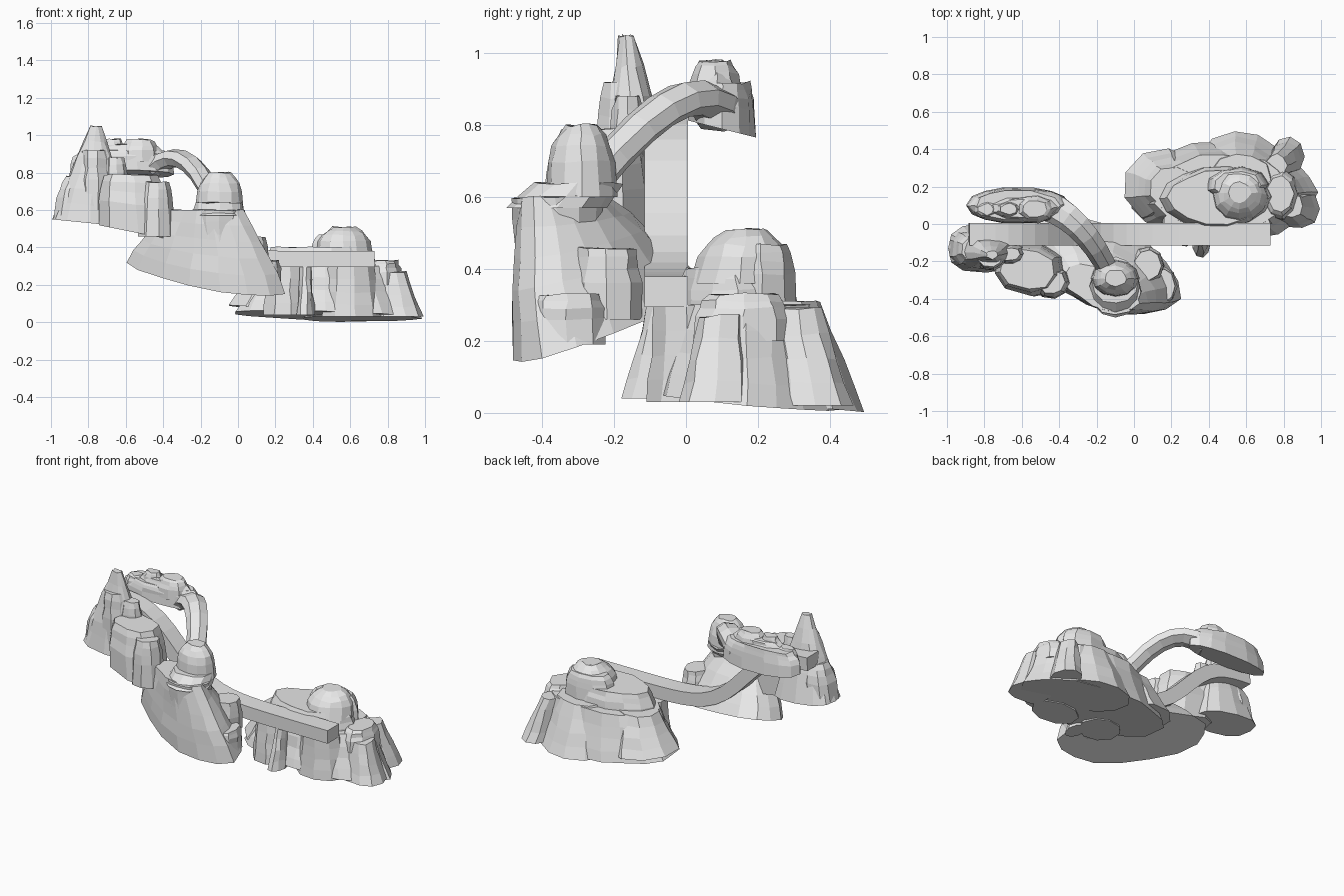
import bpy, bmesh, math, random
from mathutils import Vector, Matrix

random.seed(4)
if "Cube" in bpy.data.objects:
    bpy.data.objects.remove(bpy.data.objects["Cube"])

grey = (0.8, 0.8, 0.8, 1)
stone = bpy.data.materials.new("pale_grey_stone")
stone.use_nodes = True
stone.diffuse_color = grey
stone.node_tree.nodes["Principled BSDF"].inputs["Base Color"].default_value = grey


def loft(name, rings):
    """Skin a stack of equal closed rings and cap both ends."""
    bm = bmesh.new()
    loops = [[bm.verts.new(point) for point in ring] for ring in rings]
    for low, high in zip(loops, loops[1:]):
        for i in range(len(low)):
            bm.faces.new((low[i - 1], low[i], high[i], high[i - 1]))
    bm.faces.new(loops[0])
    bm.faces.new(loops[-1])
    bmesh.ops.recalc_face_normals(bm, faces=bm.faces)
    mesh = bpy.data.meshes.new(name)
    bm.to_mesh(mesh)
    bm.free()
    mesh.materials.append(stone)
    obj = bpy.data.objects.new(name, mesh)
    bpy.context.collection.objects.link(obj)


def squared(value, power):
    """Push a sine or cosine outwards so that an oval turns blocky."""
    return math.copysign(abs(value) ** power, value)


def rock(name, centre, radii, low, high, tip=0.6, curve=3, sides=9, steps=4,
         lean=(0, 0), tilt=(0, 0), turn=0, flute=0.03, square=1, rough=0.005):
    """Fluted oval rock: it narrows to the tip scale, and its underside may be tilted."""
    middle, drift, slope = Vector(centre), Vector(lean), Vector(tilt)
    rotation = Matrix.Rotation(turn, 2)
    rings = []
    for step in range(steps + 1):
        # Steps crowd towards the top when the side is strongly curved
        t = (step / steps) ** (2 / (curve + 1))
        scale = 1 - (1 - tip) * t ** curve
        jitter = rough if step else 0
        ring = []
        for i in range(sides):
            angle = math.tau * i / sides
            ripple = 1 + flute * math.cos(3 * angle) * (-1) ** i
            offset = rotation @ Vector((radii[0] * squared(math.cos(angle), square),
                                        radii[1] * squared(math.sin(angle), square)))
            offset *= ripple
            spot = middle + drift * t + offset * scale
            height = (low + slope.dot(offset)) * (1 - t) + high * t
            noise = Vector([random.uniform(-jitter, jitter) for axis in "xyz"])
            ring.append(Vector((spot.x, spot.y, height)) + noise)
        rings.append(ring)
    loft(name, rings)


# Lower mound: a core ringed by flared buttresses
rock("lower_mound", (0.47, 0.17), (0.5, 0.27), 0.035, 0.3, tip=0.74, curve=0.9,
     sides=20, tilt=(-0.03, -0.09))
rock("lower_left_buttress", (0.15, 0.21), (0.21, 0.2), 0.07, 0.3, tip=0.6, curve=0.9,
     lean=(0.06, -0.02), tilt=(-0.1, -0.03))
rock("lower_back_buttress", (0.57, 0.3), (0.23, 0.2), 0.02, 0.31, tip=0.7, curve=0.9,
     sides=11, lean=(0, -0.06), tilt=(0, -0.09))
rock("lower_right_buttress", (0.86, 0.08), (0.13, 0.1), 0.03, 0.27, curve=0.9,
     lean=(-0.04, 0.02), square=0.7)
rock("lower_corner_buttress", (0.82, 0.36), (0.09, 0.11), 0.02, 0.29, curve=0.9,
     lean=(-0.06, -0.05))
rock("lower_front_buttress", (0.26, 0), (0.13, 0.12), 0.04, 0.3, tip=0.8, curve=0.9)
rock("lower_ramp_support", (0.6, 0), (0.16, 0.11), 0.03, 0.3, tip=0.8, curve=0.9)
rock("lower_toe", (0.36, -0.1), (0.05, 0.08), 0.04, 0.3, curve=0.8, lean=(0, 0.04))

# Terrace, ridge and dome on the lower mound
rock("lower_terrace", (0.44, 0.14), (0.3, 0.17), 0.25, 0.4, tip=0.85, curve=2, sides=14)
rock("lower_ridge", (0.55, 0.21), (0.17, 0.1), 0.3, 0.47, tip=0.75)
rock("lower_dome", (0.565, 0.15), (0.15, 0.14), 0.36, 0.51, tip=0.4, sides=12, lean=(0, 0.02))
rock("lower_side_step", (0.78, 0.16), (0.1, 0.14), 0.2, 0.33, tip=0.7)

# Front rock on a sloping underside, with ledges at one side
rock("front_rock", (-0.175, -0.22), (0.45, 0.22), 0.25, 0.6, tip=0.47, curve=1.2,
     sides=16, steps=5, lean=(0, -0.12), tilt=(-0.1, 0.31), turn=-0.4)
rock("front_side_ledge", (0.07, -0.22), (0.09, 0.1), 0.26, 0.46, tip=0.8)
rock("front_side_foot", (0.15, -0.33), (0.08, 0.11), 0.19, 0.33, tip=0.85)

# Column with a skirt and a set-back dome
rock("front_column", (-0.1, -0.35), (0.13, 0.12), 0.25, 0.6, tip=1.06, curve=2,
     sides=12, flute=0, lean=(0, -0.01))
rock("front_skirt", (-0.1, -0.36), (0.14, 0.14), 0.57, 0.64, tip=0.9, curve=1,
     sides=12, steps=2, flute=0, lean=(0, 0.06))
rock("front_dome", (-0.1, -0.29), (0.13, 0.1), 0.6, 0.8, tip=0.45, sides=12, flute=0)

# Middle block
rock("middle_rock", (-0.55, -0.24), (0.19, 0.14), 0.48, 0.79, tip=0.75,
     tilt=(-0.2, 0), turn=-0.2, lean=(-0.02, 0), square=0.8)
rock("middle_corner", (-0.44, -0.31), (0.1, 0.09), 0.46, 0.75, tip=0.7)

# Tall peak, its shoulders and low flank
rock("tall_peak", (-0.79, -0.13), (0.21, 0.13), 0.53, 1.05, tip=0.15, curve=1.1,
     sides=12, steps=6, lean=(0.03, -0.035), tilt=(-0.1, 0), square=0.8)
rock("peak_shoulder", (-0.765, -0.17), (0.09, 0.08), 0.6, 0.92, tip=0.75)
rock("peak_spur", (-0.66, -0.16), (0.08, 0.06), 0.6, 0.88)
rock("peak_flank", (-0.89, -0.13), (0.1, 0.1), 0.55, 0.78, lean=(0.03, 0), square=0.8)

# High ledge behind the ramp, topped with boulders
rock("high_ledge", (-0.62, 0.1), (0.27, 0.095), 0.79, 0.92, tip=0.8,
     sides=14, tilt=(0, -0.25), square=0.8)
rock("ledge_crest", (-0.59, 0.085), (0.2, 0.07), 0.86, 0.95, tip=0.7)
for i, (x, radius, top) in enumerate([(-0.79, 0.07, 0.93), (-0.67, 0.07, 0.98),
                                      (-0.53, 0.11, 0.98)]):
    rock("ledge_boulder_" + str(i + 1), (x, 0.08), (radius, radius * 0.7), 0.86, top)

# Natural arch bending from the high ledge down to the dome
start, bend, end = Vector((-0.46, 0.1, 0.82)), Vector((-0.26, 0.02, 1)), Vector((-0.12, -0.28, 0.62))
rings = []
for step in range(8):
    t = step / 7
    point = start.lerp(bend, t).lerp(bend.lerp(end, t), t)
    along = (bend - start).lerp(end - bend, t).normalized()
    side = along.cross(Vector((0, 0, 1))).normalized()
    across, upward = side * (0.085 - 0.03 * t), side.cross(along) * 0.05
    angles = [math.tau * k / 7 for k in range(7)]
    rings.append([point + across * math.cos(a) + upward * math.sin(a) for a in angles])
loft("rock_arch", rings)


# Ramp strip with an S-shaped run
def ramp_height(x):
    return 0.38 + 0.48 / (1 + math.exp(9 * (x + 0.38)))


front_edge, back_edge, thickness, step_length = -0.115, 0.005, 0.085, 0.01
rings = []
for step in range(24):
    x = -0.88 + 1.61 * step / 23
    rise = ramp_height(x + step_length) - ramp_height(x - step_length)
    normal = Vector((-rise, 0, 2 * step_length)).normalized() * thickness
    upper = [Vector((x, y, ramp_height(x))) for y in (front_edge, back_edge)]
    rings.append(upper + [corner - normal for corner in reversed(upper)])
loft("ramp", rings)
